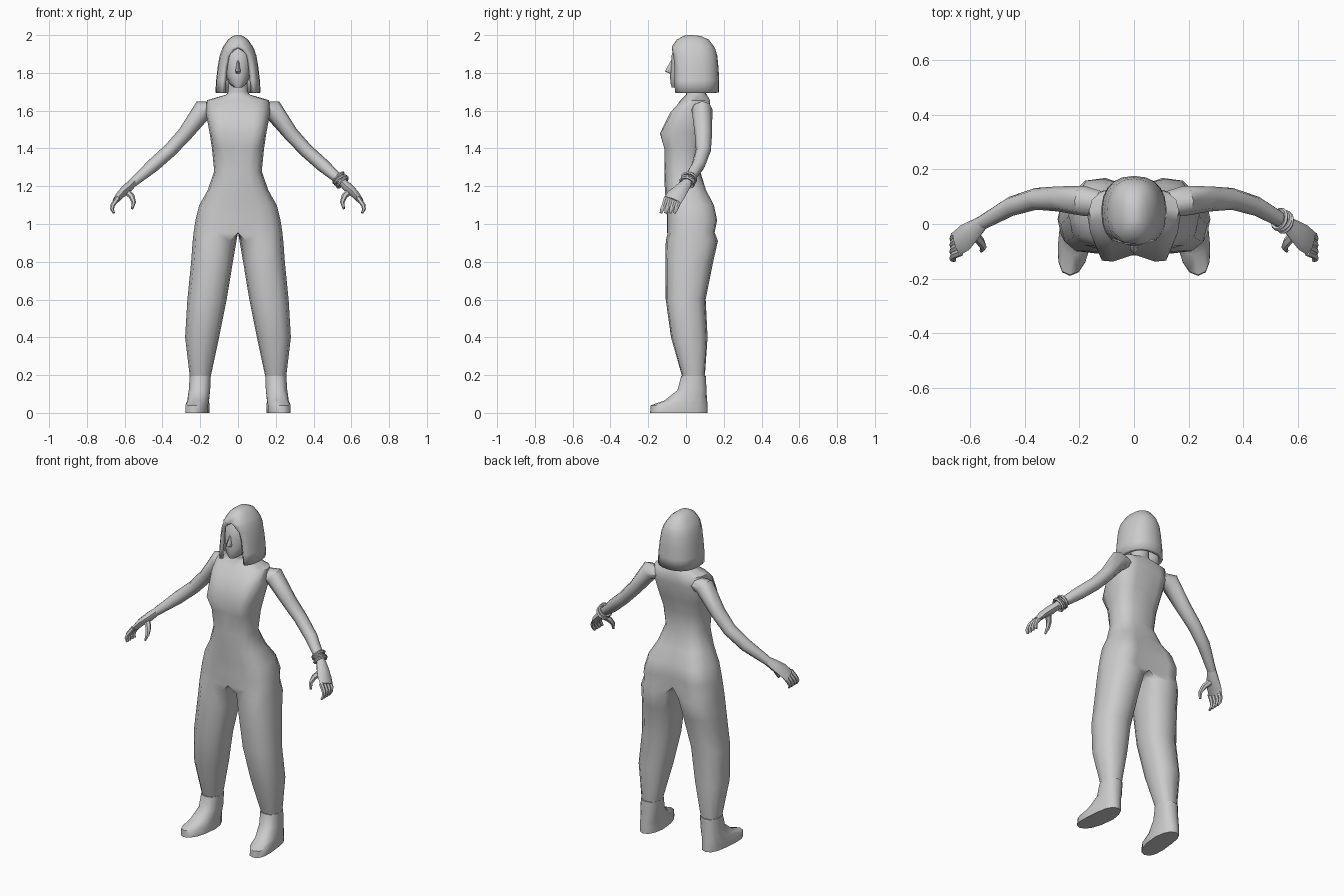
import bpy, bmesh, math
from mathutils import Vector

grey = bpy.data.materials.new("plain_grey")
grey.diffuse_color = (0.6, 0.6, 0.6, 1)


def power(v, p):
    return math.copysign(abs(v) ** p, v)


def point(a, z, x0, x1, yf, yb, p):
    """Point of a rounded outline; angle 0 is the front, 90 degrees is +x."""
    return Vector(((x0 + x1) / 2 + (x1 - x0) / 2 * power(math.sin(a), p),
                   (yf + yb) / 2 - (yb - yf) / 2 * power(math.cos(a), p), z))


def ring(z, x0, x1, yf, yb, n=12, p=0.9):
    return [point(math.tau * i / n, z, x0, x1, yf, yb, p) for i in range(n)]


def loft(name, rings, closed=True, caps=True, mirror=False, seam=False, angle=50, thick=0):
    bm = bmesh.new()
    rows = [[bm.verts.new(v) for v in r] for r in rings]
    n = len(rows[0])
    for a, b in zip(rows, rows[1:]):
        for i in range(n if closed else n - 1):
            j = (i + 1) % n
            bm.faces.new((a[i], a[j], b[j], b[i]))
    if caps:
        bm.faces.new(rows[0][::-1])
    if caps or not closed:
        bm.faces.new(rows[-1])
    bmesh.ops.recalc_face_normals(bm, faces=bm.faces)
    if seam:  # open the centre plane so both halves join
        inner = [f for f in bm.faces if all(abs(v.co.x) < 1e-5 for v in f.verts)]
        bmesh.ops.delete(bm, geom=inner, context='FACES')
    bmesh.ops.remove_doubles(bm, verts=bm.verts, dist=0.0005)
    me = bpy.data.meshes.new(name)
    bm.to_mesh(me)
    bm.free()
    me.materials.append(grey)
    for f in me.polygons:
        f.use_smooth = True
    me.set_sharp_from_angle(angle=math.radians(angle))
    ob = bpy.data.objects.new(name, me)
    bpy.context.collection.objects.link(ob)
    if thick:
        m = ob.modifiers.new("thickness", 'SOLIDIFY')
        m.thickness, m.offset = thick, -1
    if mirror:
        m = ob.modifiers.new("mirror", 'MIRROR')
        m.use_clip, m.merge_threshold = True, 0.001
    return ob


def tube(name, path, n=8, **kw):
    """Path entries: x, y, z, radius in the xz plane, radius towards y."""
    pts = [Vector(p[:3]) for p in path]
    rings = []
    for i, p in enumerate(path):
        t = (pts[min(i + 1, len(pts) - 1)] - pts[max(i - 1, 0)]).normalized()
        u = t.cross(Vector((0, 1, 0))).normalized()
        v = u.cross(t)
        rings.append([pts[i] + u * p[3] * math.cos(math.tau * k / n)
                      + v * p[4] * math.sin(math.tau * k / n) for k in range(n)])
    return loft(name, rings, mirror=True, **kw)


# Body suit: one leg flowing into half of the torso, mirrored
OUT, INN = 9, 3


def leg_ring(z, x0, x1, yf, yb):
    s = math.radians(40)
    ang = [-s + (math.pi + 2 * s) * i / (OUT - 1) for i in range(OUT)]
    ang += [math.pi + s + (math.pi - 2 * s) * (i + 1) / (INN + 1) for i in range(INN)]
    return [point(a, z, x0, x1, yf, yb, 0.85) for a in ang]


def torso_ring(z, x, yf, yb, p, bust=0, seat=0):
    r = [point(math.pi * i / (OUT - 1), z, -x, x, yf, yb, p) for i in range(OUT)]
    for k, w in ((1, 0.7), (2, 1.0), (3, 0.4)):
        r[k].y -= bust * w
        r[OUT - 1 - k].y += seat * w
    r[0].x = r[-1].x = 0
    for i in range(INN):
        r.append(r[OUT - 1].lerp(r[0], (i + 1) / (INN + 1)))
    return r


body = [leg_ring(*r) for r in (
    (0.19, 0.145, 0.255, -0.02, 0.10), (0.40, 0.10, 0.28, -0.08, 0.115),
    (0.60, 0.06, 0.268, -0.108, 0.105), (0.80, 0.027, 0.248, -0.11, 0.145),
    (0.91, 0.008, 0.24, -0.108, 0.17))]
body += [torso_ring(*r) for r in (
    (0.955, 0.235, -0.10, 0.13, 0.72, 0.005, 0.04),
    (1.02, 0.225, -0.10, 0.14, 0.72, 0.005, 0.045),
    (1.10, 0.205, -0.105, 0.13, 0.75, 0, 0.035),
    (1.18, 0.160, -0.112, 0.105, 0.75, 0, 0.01),
    (1.28, 0.126, -0.115, 0.075, 0.75, 0, 0),
    (1.40, 0.138, -0.11, 0.085, 0.75, 0.015, 0),
    (1.48, 0.150, -0.112, 0.10, 0.7, 0.045, 0.01),
    (1.59, 0.170, -0.075, 0.125, 0.75, 0.02, 0.015),
    (1.655, 0.165, -0.03, 0.125, 0.8, 0, 0.01),
    (1.685, 0.062, 0.0, 0.11, 0.95), (1.70, 0.052, 0.0, 0.10, 1),
    (1.79, 0.05, 0.0, 0.10, 1))]
loft("body_suit", body, mirror=True, seam=True, angle=60)

# Arms
tube("arm", ((0.11, 0.07, 1.605, 0.04, 0.045), (0.185, 0.085, 1.605, 0.055, 0.055),
             (0.28, 0.092, 1.477, 0.04, 0.046), (0.36, 0.092, 1.39, 0.037, 0.04),
             (0.45, 0.065, 1.31, 0.036, 0.036), (0.56, 0.003, 1.215, 0.023, 0.027)))

# Hands: palm, four curled fingers and a thumb
tube("palm", ((0.553, 0.008, 1.222, 0.022, 0.026), (0.585, -0.02, 1.19, 0.026, 0.038),
              (0.62, -0.05, 1.158, 0.022, 0.05), (0.647, -0.07, 1.125, 0.016, 0.048)))
for k in range(4):
    o = (k - 1.5) * 0.024
    tube("finger", ((0.635, -0.068 + o, 1.14, 0.013, 0.014),
                    (0.663, -0.080 + o, 1.10, 0.012, 0.013),
                    (0.667, -0.09 + o, 1.078, 0.010, 0.012),
                    (0.657, -0.097 + o, 1.058, 0.006, 0.008)), n=6)
tube("thumb", ((0.59, -0.035, 1.175, 0.018, 0.018), (0.562, -0.065, 1.145, 0.016, 0.017),
               (0.552, -0.085, 1.115, 0.012, 0.013), (0.560, -0.098, 1.08, 0.006, 0.007)), n=6)

# Bangles on one wrist
axis = Vector((0.62, -0.34, -0.70))
for s, tilt in ((-0.017, 0.12), (0.0, -0.15), (0.016, 0.08)):
    bpy.ops.mesh.primitive_torus_add(major_segments=12, minor_segments=5,
                                     major_radius=0.036, minor_radius=0.008,
                                     location=Vector((0.543, 0.012, 1.232)) + axis * s)
    ob = bpy.context.object
    ob.name = "bangle"
    ob.rotation_euler = (axis + Vector((0, tilt, tilt))).to_track_quat('Z', 'Y').to_euler()
    ob.data.materials.append(grey)
    bpy.ops.object.shade_smooth_by_angle(angle=math.radians(50))

# Shoes, toes turned slightly outwards
shoe = [ring(*r, n=14, p=0.85) for r in (
    (0, 0.15, 0.272, -0.19, 0.115), (0.04, 0.15, 0.272, -0.187, 0.115),
    (0.065, 0.152, 0.268, -0.115, 0.112), (0.12, 0.146, 0.262, -0.045, 0.108),
    (0.195, 0.143, 0.257, -0.026, 0.106))]
for r in shoe:
    for v in r:
        v.x += max(0, -v.y - 0.02) * 0.14
loft("shoe", shoe, mirror=True)

# Head and nose
loft("head", [ring(z, -x, x, yf, yb) for z, x, yf, yb in (
    (1.722, 0.022, -0.075, 0.03), (1.745, 0.048, -0.082, 0.08), (1.79, 0.067, -0.085, 0.11),
    (1.85, 0.074, -0.08, 0.12), (1.90, 0.072, -0.075, 0.12), (1.945, 0.05, -0.05, 0.09))])
loft("nose", [ring(z, -x, x, yf, -0.05, n=6) for z, x, yf in (
    (1.795, 0.010, -0.083), (1.807, 0.017, -0.111), (1.83, 0.011, -0.100),
    (1.865, 0.006, -0.080))], angle=60)

# Bob haircut: a thick shell, open around the face
hair = []
for z, x, yf, yb, gap in (
        (1.695, 0.120, -0.088, 0.176, 42), (1.76, 0.116, -0.088, 0.176, 40),
        (1.83, 0.108, -0.086, 0.172, 39), (1.89, 0.098, -0.083, 0.166, 32),
        (1.925, 0.086, -0.079, 0.156, 16), (1.94, 0.078, -0.074, 0.148, 0),
        (1.975, 0.054, -0.05, 0.122, 0), (1.995, 0.028, -0.015, 0.08, 0),
        (2.0, 0.01, 0.01, 0.04, 0)):
    g = math.radians(gap)
    hair.append([point(g + (math.tau - 2 * g) * i / 16, z, -x, x, yf, yb, 0.85)
                 for i in range(17)])
loft("hair", hair, closed=False, caps=False, thick=0.022, angle=55)
